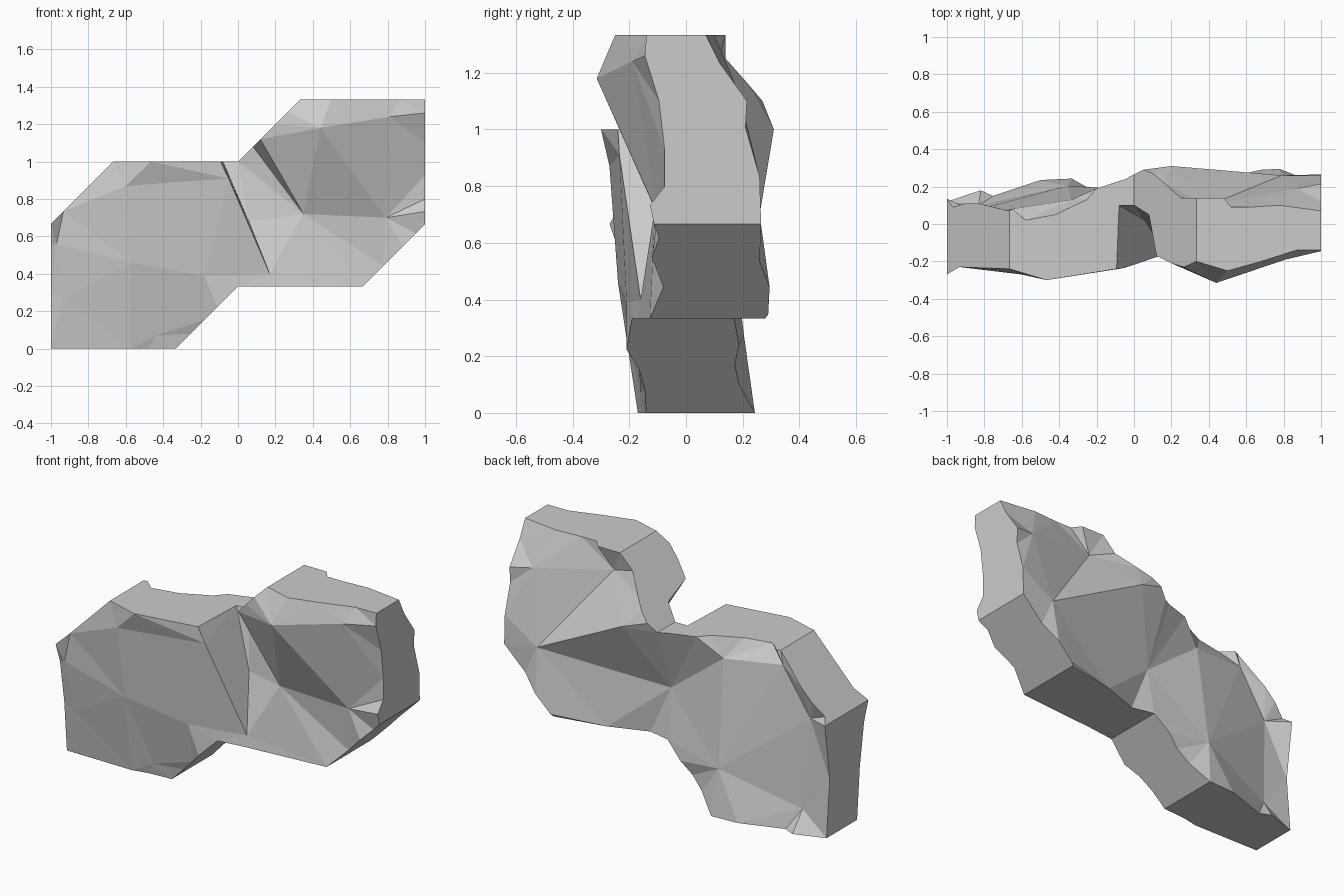
import bpy, bmesh
from mathutils import Vector
from mathutils.geometry import delaunay_2d_cdt

if "Cube" in bpy.data.objects:
    bpy.data.objects.remove(bpy.data.objects["Cube"])

# Outline of the slab seen from the front (x, z), counter-clockwise
T = 1 / 3
OUTLINE = [(-1, 0), (-T, 0), (0, T), (2*T, T), (1, 2*T),
           (1, 4*T), (T, 4*T), (0, 1), (-2*T, 1), (-1, 2*T)]

# Chipped rims: for each outline edge, (fraction along edge, depth y)
FRONT_RIM = [
    [(0, -.165), (.64, -.17), (.78, -.15)],
    [(0, -.14), (.24, -.145), (.46, -.165), (.67, -.21)],
    [(0, -.19), (.25, -.17)],
    [(0, -.127), (.33, -.08), (.64, -.12), (.85, -.095)],
    [(0, -.113), (.1, -.127), (.2, -.075), (.39, -.075), (.65, -.095), (.89, -.145)],
    [(0, -.14), (.2, -.14), (.48, -.2), (.75, -.25)],
    [(0, -.2), (.2, -.23), (.4, -.21), (.64, -.17), (.76, .05)],
    [(0, .1), (.12, .1), (.14, -.24), (.7, -.3)],
    [(0, -.24), (.8, -.23)],
    [(0, -.27), (.17, -.23), (.55, -.19)],
]
BACK_RIM = [
    [(0, .12), (.27, .18), (.37, .15), (.75, .235)],
    [(0, .243), (.3, .187), (.51, .172), (.72, .187)],
    [(0, .17), (.2, .14), (.54, .22)],
    [(0, .28), (.04, .29), (.33, .295), (.6, .26)],
    [(0, .265), (.25, .26), (.51, .21), (.65, .215), (.85, .12)],
    [(0, .07), (.33, .1), (.57, .09), (.72, .09), (.78, .14)],
    [(0, .14), (.25, .14), (.52, .22), (.7, .27), (.85, .29)],
    [(0, .265), (.07, .24), (.3, .19), (.38, .13), (.63, .05), (.87, .02), (.97, .08)],
    [(0, .07), (.25, .09), (.5, .11), (.7, .11), (.91, .09)],
    [(0, .135), (.5, .09)],
]

# Facet peaks inside each face (x, y, z)
FRONT_PEAKS = [(-.97, -.23, .56), (-.93, -.2, .27), (-.05, -.235, .91), (.44, -.315, 1.18),
               (.35, -.11, .72), (.17, -.16, .40), (.79, -.1, .70), (.81, -.19, 1.24),
               (-.6, -.27, .87), (-.18, -.21, .39), (-.44, -.16, .07), (-.57, -.24, .46),
               (.058, .02, .68)]
BACK_PEAKS = [(-.355, .205, .27), (.79, .26, .7), (.01, .125, .62), (-.335, .13, .885), (.2, .31, 1),
              (.4, .1, 1.2), (.87, .19, 1.12), (-.83, .1, .12), (-.86, .07, .65),
              (-.685, .075, .92)]

# Creases between peaks and rim points (x, z to x, z)
FRONT_CREASES = [((.08, 1.08), (.35, .72)), ((.12, 1.12), (.35, .72)),
                 ((-.08, 1), (.058, .68)), ((.058, .68), (.17, .4)),
                 ((-.05, .91), (.17, .4)), ((.058, .68), (.35, .72)),
                 ((.35, .72), (.44, 1.18)), ((.35, .72), (.79, .7)),
                 ((.79, .7), (.44, 1.18)), ((.35, .72), (.17, .4)),
                 ((.81, 1.24), (.44, 1.18)), ((.81, 1.24), (1, .93))]
BACK_CREASES = [((-.36, .27), (.01, .62)), ((.79, .7), (.2, 1)), ((.01, .62), (.2, 1)),
                ((.79, .7), (.01, .62)), ((-.36, .27), (-.86, .65)), ((-.36, .27), (-.335, .885)),
                ((-.36, .27), (-.685, .92)), ((-.36, .27), (-.83, .12)),
                ((.01, .62), (-.335, .885)), ((.01, .62), (0, 1)),
                ((.4, 1.2), (.79, .7)), ((.4, 1.2), (.2, 1))]

bm = bmesh.new()


def chipped_face(rims, peaks, creases):
    """Triangulate one broad face; return rim vertices grouped by outline edge."""
    sides = []
    for i, rim in enumerate(rims):
        a, b = Vector(OUTLINE[i]), Vector(OUTLINE[(i + 1) % len(OUTLINE)])
        sides.append([bm.verts.new((p.x, y, p.y)) for p, y in
                      ((a.lerp(b, t), y) for t, y in rim)])
    ring = [v for s in sides for v in s]
    verts = ring + [bm.verts.new(p) for p in peaks]
    flat = [Vector((v.co.x, v.co.z)) for v in verts]

    def nearest(p):
        return min(range(len(flat)), key=lambda k: (flat[k] - Vector(p)).length)

    n = len(ring)
    edges = [(k, (k + 1) % n) for k in range(n)]
    edges += [(nearest(p), nearest(q)) for p, q in creases]
    out, _, tris, source, _, _ = delaunay_2d_cdt(flat, edges, [list(range(n))], 1, 1e-6)
    lookup = []
    for co, src in zip(out, source):
        if src:
            lookup.append(verts[src[0]])
        else:
            lookup.append(bm.verts.new((co.x, verts[nearest(co)].co.y, co.y)))
    for tri in tris:
        if len(set(tri)) == 3:
            bm.faces.new([lookup[k] for k in tri])
    return sides


front = chipped_face(FRONT_RIM, FRONT_PEAKS, FRONT_CREASES)
back = chipped_face(BACK_RIM, BACK_PEAKS, BACK_CREASES)

# Flat cut walls joining the two rims
for i in range(len(OUTLINE)):
    j = (i + 1) % len(OUTLINE)
    f = front[i] + [front[j][0]]
    b = back[i] + [back[j][0]]
    bm.faces.new(f + b[::-1])

bmesh.ops.recalc_face_normals(bm, faces=bm.faces)
mesh = bpy.data.meshes.new("rock_slab")
bm.to_mesh(mesh)
bm.free()
bpy.context.collection.objects.link(bpy.data.objects.new("rock_slab", mesh))
